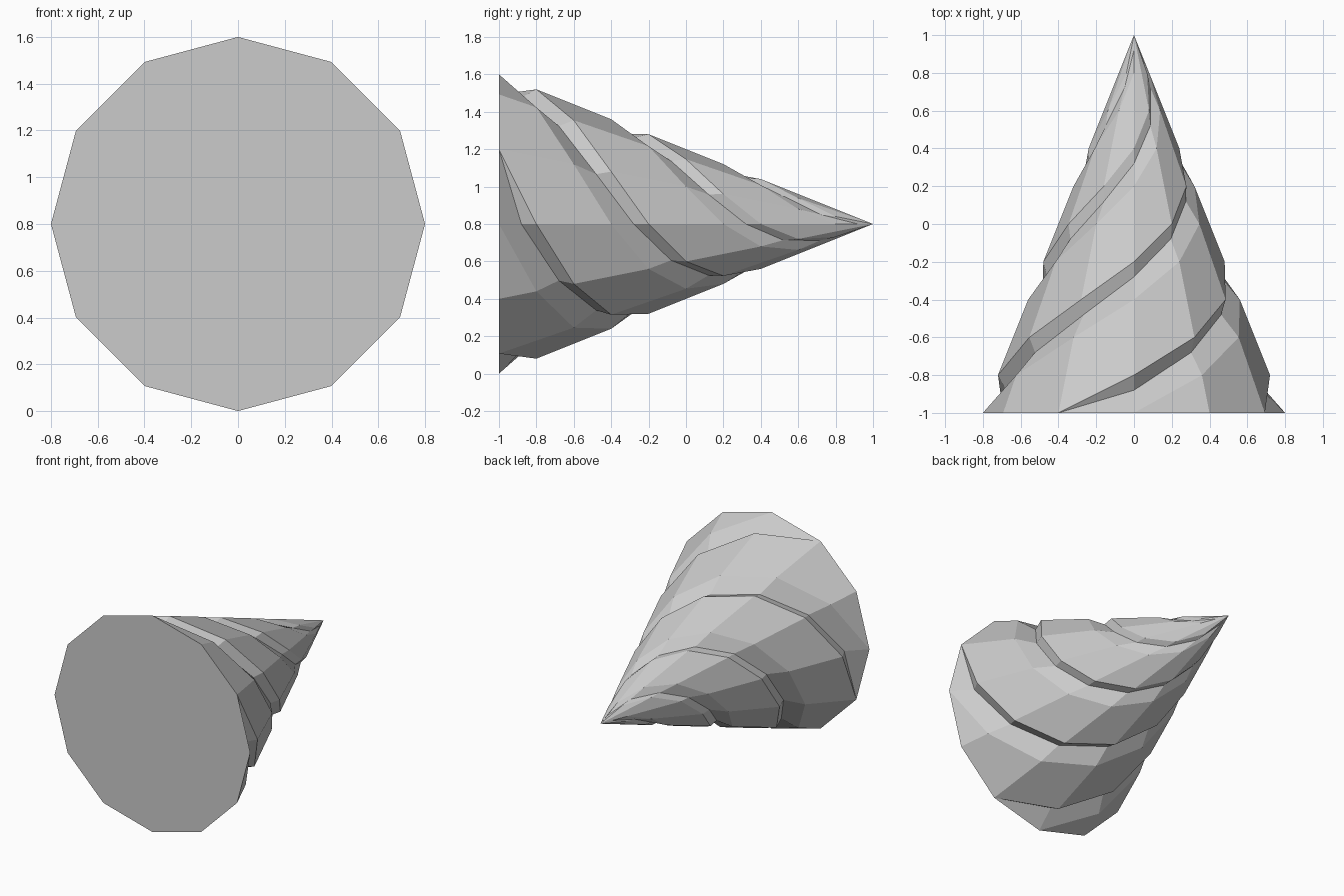
import bpy, bmesh
from math import sin, cos, pi

if "Cube" in bpy.data.objects:
    bpy.data.objects.remove(bpy.data.objects["Cube"])

SIDES = 12
STEP = 0.2                    # rise of the spiral per side
PITCH = 3 * STEP              # distance between two ridges (four starts)
# one cycle along a column: ridge, two points on the cone, groove
CYCLE = [(0.0, 1.0), (0.2, 1.0), (0.4, 1.0), (0.52, 0.9)]


def point(j, k):
    c, i = divmod(k, len(CYCLE))
    off, scale = CYCLE[i]
    y = -1 - STEP * (j - 1) + PITCH * c + off
    if y < -1 + 1e-5:
        y, scale = -1, 1
    y = min(y, 1)
    r = 0.4 * (1 - y) * scale
    a = 2 * pi * j / SIDES
    return (r * cos(a), y, 0.8 + r * sin(a))


bm = bmesh.new()

# spiral bands, clamped to the base circle and the tip
for j in range(SIDES):
    for k in range(-8, 40):
        pts = [point(j, k), point(j + 1, k), point(j + 1, k + 1), point(j, k + 1)]
        uniq = []
        for p in pts:
            if all(sum((a - b) ** 2 for a, b in zip(p, q)) > 1e-9 for q in uniq):
                uniq.append(p)
        if len(uniq) > 2:
            bm.faces.new([bm.verts.new(p) for p in uniq])
bmesh.ops.remove_doubles(bm, verts=bm.verts[:], dist=1e-4)

# flat base cap
rim = [e for e in bm.edges if e.is_boundary]
bmesh.ops.holes_fill(bm, edges=rim, sides=0)
bmesh.ops.recalc_face_normals(bm, faces=bm.faces[:])

mesh = bpy.data.meshes.new("spiral_horn")
bm.to_mesh(mesh)
bm.free()
bpy.context.collection.objects.link(bpy.data.objects.new("spiral_horn", mesh))
